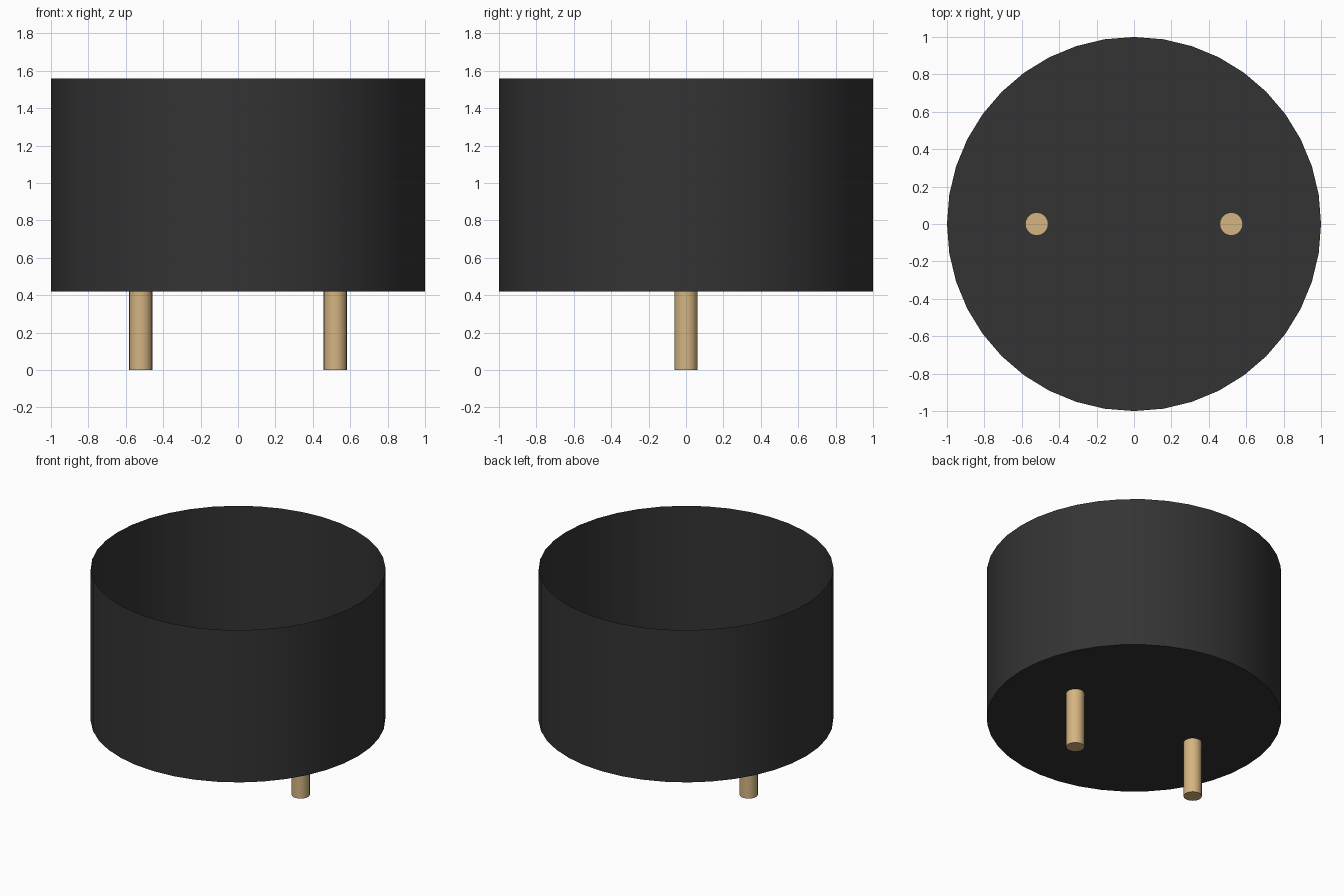
import bpy
import bmesh
import math

cube = bpy.data.objects.get("Cube")
if cube:
    bpy.data.objects.remove(cube, do_unlink=True)


def make_material(name, rgb):
    mat = bpy.data.materials.new(name)
    mat.use_nodes = True
    colour = (*rgb, 1.0)
    mat.diffuse_color = colour
    mat.node_tree.nodes["Principled BSDF"].inputs["Base Color"].default_value = colour
    return mat


def make_cylinder(name, mat, radius, z0, z1, sides, x=0.0, open_top=False):
    """Upright cylinder from z0 to z1, optionally without its top cap."""
    bm = bmesh.new()
    bmesh.ops.create_cone(bm, cap_ends=True, segments=sides,
                          radius1=radius, radius2=radius, depth=z1 - z0)
    if open_top:
        caps = [f for f in bm.faces if f.normal.z > 0.9]
        bmesh.ops.delete(bm, geom=caps, context='FACES_ONLY')
    mesh = bpy.data.meshes.new(name)
    bm.to_mesh(mesh)
    bm.free()
    mesh.materials.append(mat)
    obj = bpy.data.objects.new(name, mesh)
    obj.location = (x, 0.0, (z0 + z1) / 2)
    bpy.context.collection.objects.link(obj)
    # smooth walls, sharp rims
    bpy.ops.object.select_all(action='DESELECT')
    obj.select_set(True)
    bpy.context.view_layer.objects.active = obj
    bpy.ops.object.shade_smooth_by_angle(angle=math.radians(30))
    return obj


black = make_material("black plastic", (0.034, 0.034, 0.034))
brass = make_material("pale brass", (0.66, 0.46, 0.22))

# Open thin-walled cup
make_cylinder("housing", black, 1.0, 0.42, 1.56, 40, open_top=True)

# Two contact pins, ends just showing through the housing floor
for side, x in (("left", 0.52), ("right", -0.52)):
    make_cylinder(side + "_pin", brass, 0.062, 0.0, 0.44, 20, x=x)
